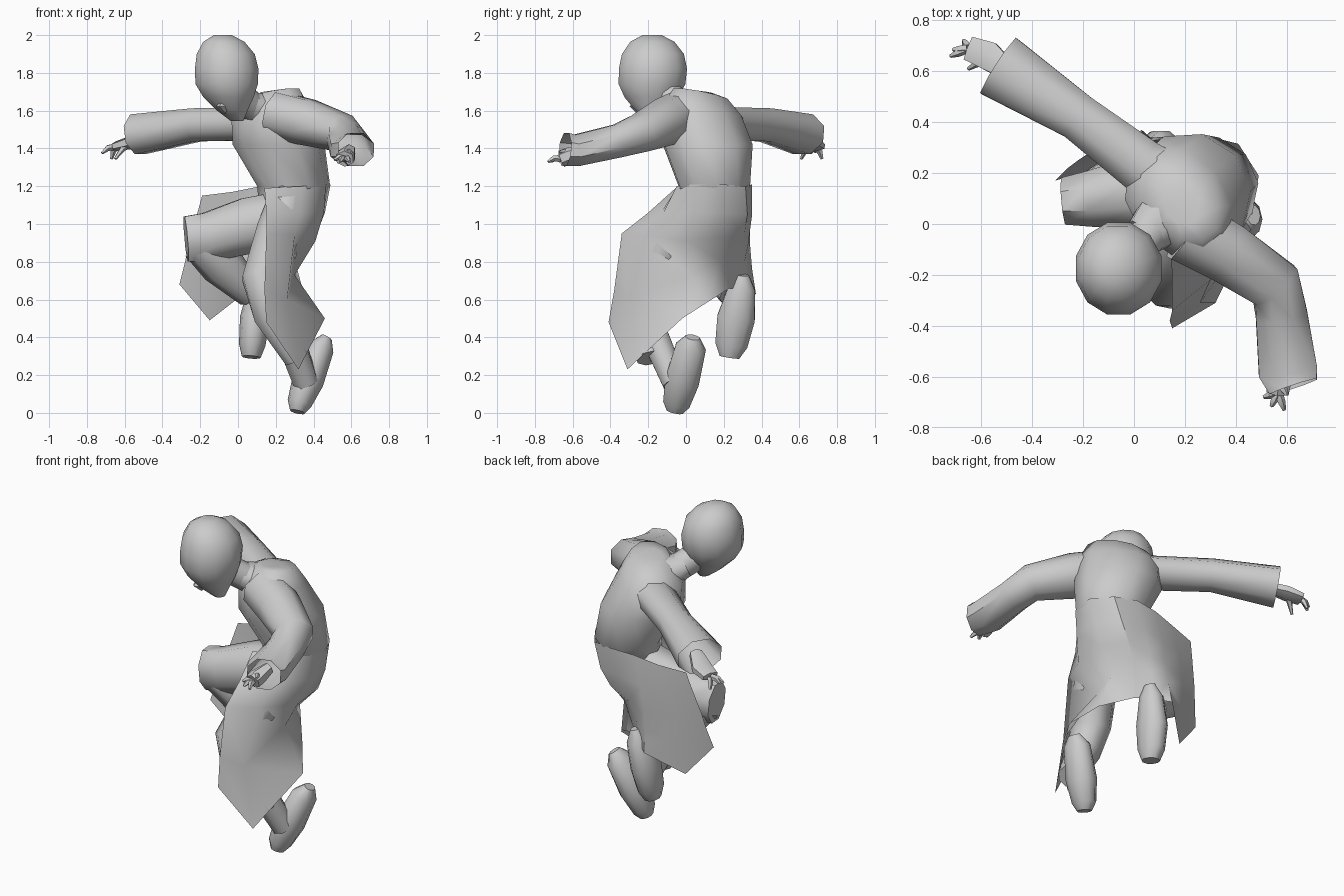
import bpy, bmesh, math
from mathutils import Vector as V

L = V((0.65, -0.76, 0))    # body's left
F = V((-0.76, -0.65, 0))   # body's facing direction
Z = V((0, 0, 1))


def skin(name, rings, closed=True, caps=(True, True), angle=50):
    """Join rows of points into a surface."""
    bm = bmesh.new()
    rows = [[bm.verts.new(p) for p in r] for r in rings]
    n = len(rows[0])
    for a, b in zip(rows, rows[1:]):
        for i in range(n if closed else n - 1):
            j = (i + 1) % n
            bm.faces.new((a[i], a[j], b[j], b[i]))
    if closed and caps[0]:
        bm.faces.new(rows[0][::-1])
    if closed and caps[1]:
        bm.faces.new(rows[-1])
    bmesh.ops.recalc_face_normals(bm, faces=bm.faces)
    me = bpy.data.meshes.new(name)
    bm.to_mesh(me)
    bm.free()
    ob = bpy.data.objects.new(name, me)
    bpy.context.collection.objects.link(ob)
    bpy.ops.object.select_all(action='DESELECT')
    ob.select_set(True)
    bpy.context.view_layer.objects.active = ob
    bpy.ops.object.shade_smooth_by_angle(angle=math.radians(angle))
    return ob


def ring(c, u, v, n):
    return [V(c) + u * math.cos(math.tau * (i + .5) / n) + v * math.sin(math.tau * (i + .5) / n)
            for i in range(n)]


def tube(name, path, n=8, up=(0, 0, 1), caps=(True, True)):
    """Path points are (x, y, z, side radius, up radius)."""
    pts = [V(p[:3]) for p in path]
    rings = []
    for i, p in enumerate(path):
        t = (pts[min(i + 1, len(pts) - 1)] - pts[max(i - 1, 0)]).normalized()
        s = t.cross(V(up)).normalized()
        rings.append(ring(pts[i], s * p[3], s.cross(t) * p[4], n))
    return skin(name, rings, caps=caps)


# Torso: leaning rings from waist to collar, left shoulder raised (last value)
torso = [(.26, .12, 1.1, .15, .15, 0), (.295, .15, 1.2, .20, .19, 0),
         (.215, .115, 1.42, .25, .24, 0), (.175, .085, 1.59, .245, .19, .03),
         (.19, .08, 1.685, .17, .12, .035), (.18, .07, 1.7, .08, .06, .01)]
skin("torso", [ring(r[:3], L * r[3] + Z * r[5], F * r[4], 10) for r in torso], angle=75)
tube("collar", [(.17, .06, 1.58, .15, .11), (.09, .0, 1.61, .11, .09), (.04, -.05, 1.64, .085, .07)])
tube("neck", [(.12, .02, 1.58, .08, .08), (-.02, -.12, 1.7, .08, .08)])

# Head: crown to chin
head = [(-.08, -.18, 2.0, .05), (-.075, -.178, 1.965, .115), (-.065, -.175, 1.9, .162),
        (-.06, -.175, 1.82, .178), (-.06, -.18, 1.74, .174), (-.05, -.183, 1.67, .14),
        (-.03, -.18, 1.6, .085), (-.005, -.175, 1.545, .035)]
skin("head", [ring(r[:3], V((r[3] * .98, 0, 0)), V((0, r[3] * 1.05, 0)), 12) for r in head])
tube("nose", [(-.07, -.24, 1.68, .015, .02), (-.09, -.275, 1.62, .025, .025),
              (-.07, -.25, 1.595, .015, .015)], n=5, up=(0, 1, 0))

# Sleeves with open, flared cuffs
tube("left_sleeve", [(.2, -.02, 1.58, .14, .13), (.36, -.11, 1.54, .13, .13),
                     (.555, -.24, 1.48, .115, .105), (.58, -.36, 1.44, .11, .095),
                     (.605, -.58, 1.39, .125, .09), (.625, -.64, 1.395, .105, .095)],
     caps=(True, False))
tube("right_sleeve", [(.13, .17, 1.53, .12, .1), (.03, .23, 1.53, .115, .095),
                      (-.22, .42, 1.525, .1, .095), (-.53, .62, 1.475, .14, .115)],
     caps=(True, False))


# Hands: palm, fingers and thumb
def hand(side, palm, tips, thumb):
    tube(side + "_palm", palm, n=6)
    end = V(palm[-1][:3])
    for i, tip in enumerate(tips + [thumb]):
        base = end.lerp(V(tip), .1) if i < len(tips) else V(palm[1][:3])
        mid = base.lerp(V(tip), .55) + V((0, 0, .012))
        tube(f"{side}_finger_{i}", [(*base, .018, .018), (*mid, .016, .016), (*tip, .008, .008)], n=5)


hand("right", [(-.48, .59, 1.47, .04, .035), (-.57, .66, 1.43, .065, .035), (-.65, .69, 1.41, .055, .025)],
     [(-.72, .66, 1.375), (-.71, .685, 1.38), (-.67, .72, 1.345)], (-.65, .61, 1.345))
hand("left", [(.59, -.54, 1.39, .035, .035), (.57, -.62, 1.36, .055, .045), (.565, -.66, 1.345, .05, .045)],
     [(.51, -.68, 1.34), (.54, -.715, 1.33), (.59, -.73, 1.33)], (.6, -.67, 1.38))

# Trouser legs
tube("left_leg", [(.27, .06, 1.12, .14, .11), (.22, -.06, .95, .13, .13), (.13, -.22, .7, .12, .115),
                  (.17, -.24, .52, .1, .095), (.31, -.19, .29, .075, .07)], up=(1, 0, 0))
tube("right_thigh", [(.26, .12, 1.02, .18, .17), (.05, .13, .99, .16, .16),
                     (-.16, .1, .93, .12, .14), (-.275, .09, .92, .1, .13)])
tube("right_shin", [(-.21, .09, .9, .09, .1), (-.09, .15, .79, .11, .12),
                    (.07, .25, .63, .08, .08)])

# Pointed shoes
tube("left_ankle", [(.26, -.18, .44, .08, .08), (.36, -.06, .16, .07, .07)], up=(1, 0, 0))
tube("left_shoe", [(.47, .035, .4, .04, .03), (.44, .025, .345, .085, .07), (.37, -.02, .17, .095, .085),
                   (.325, -.05, .05, .075, .065), (.315, -.06, .005, .045, .04)], n=10, up=(1, 0, 0))
tube("right_shoe", [(.135, .3, .73, .035, .03), (.12, .295, .66, .075, .065), (.09, .265, .5, .105, .08),
                    (.075, .24, .36, .09, .07), (.07, .23, .295, .055, .05)], n=10, up=(1, 0, 0))

# Coat skirts: open sheets hung from the waist, creased under the seat
skin("left_skirt", [
    [(.14, -.055, 1.19), (.34, -.05, 1.2), (.465, .04, 1.21), (.49, .19, 1.21), (.41, .315, 1.2)],
    [(.15, -.2, 1.06), (.33, -.12, 1.06), (.455, .04, 1.06), (.46, .2, 1.06), (.36, .325, 1.05)],
    [(.15, -.34, .95), (.3, -.22, .94), (.41, .0, .91), (.41, .2, .93), (.3, .31, .95)],
    [(.14, -.38, .65), (.26, -.31, .6), (.3, .03, .73), (.3, .18, .81), (.23, .275, .87)],
    [(.15, -.41, .48), (.32, -.31, .23), (.46, -.02, .5), (.36, .12, .59), (.19, .23, .66)]],
    closed=False, angle=60)
skin("right_skirt", [
    [(-.19, .27, 1.15), (-.03, .31, 1.17), (.12, .335, 1.2), (.27, .35, 1.21), (.41, .315, 1.2)],
    [(-.22, .25, 1.04), (-.08, .30, 1.02), (.08, .34, 1.03), (.22, .35, 1.05), (.36, .325, 1.05)],
    [(-.26, .22, .9), (-.13, .27, .86), (.05, .34, .88), (.16, .33, .9), (.3, .31, .95)],
    [(-.28, .2, .8), (-.14, .25, .7), (.04, .35, .76), (.13, .31, .8), (.23, .275, .87)],
    [(-.31, .17, .68), (-.15, .22, .49), (.03, .37, .63), (.11, .3, .65), (.19, .23, .66)]],
    closed=False, angle=60)
